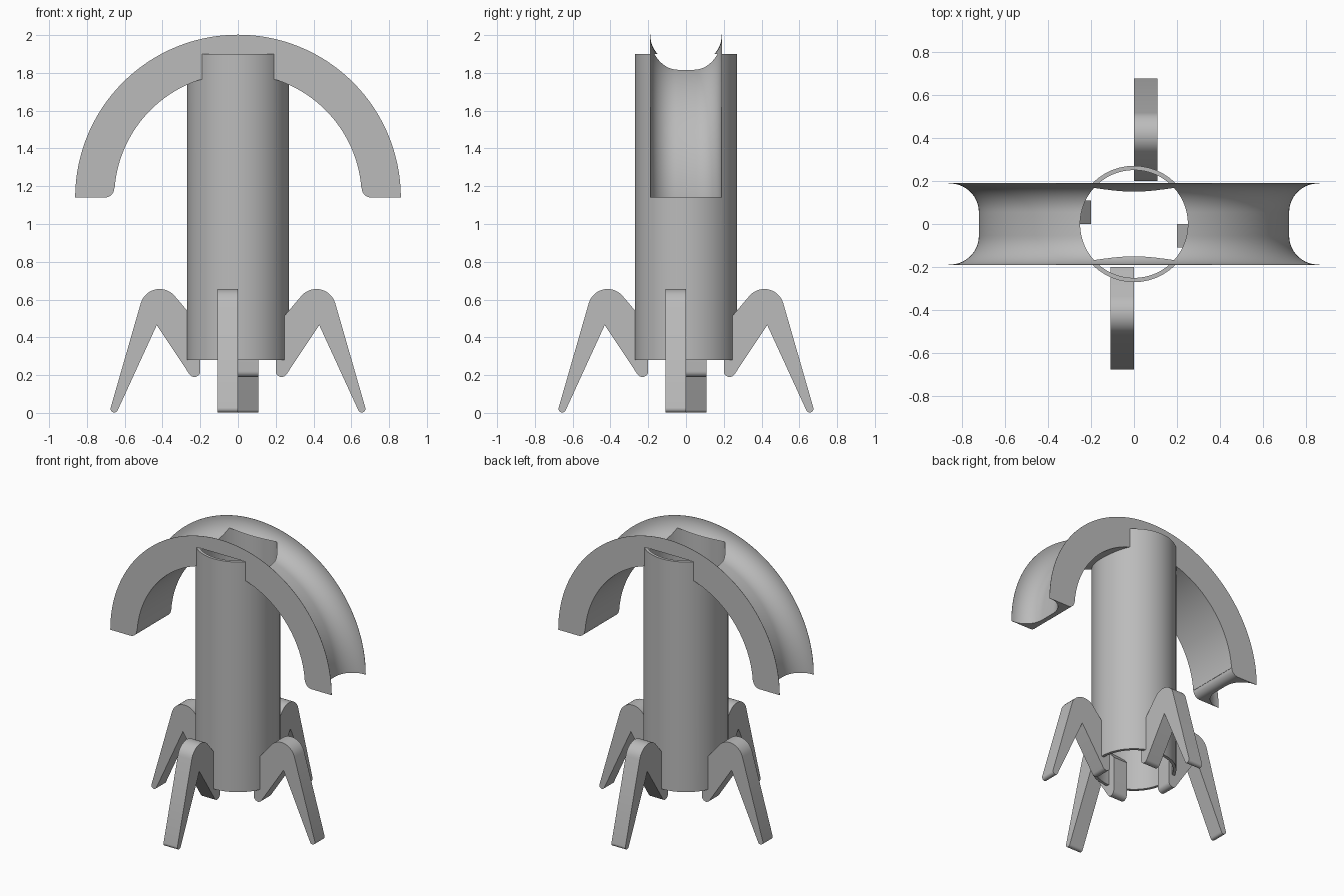
import bpy, bmesh, math
from mathutils import Matrix, Vector

if "Cube" in bpy.data.objects:
    bpy.data.objects.remove(bpy.data.objects["Cube"])

grey = bpy.data.materials.new("plain grey")
grey.use_nodes = True
grey.diffuse_color = (0.5, 0.5, 0.5, 1)
grey.node_tree.nodes["Principled BSDF"].inputs["Base Color"].default_value = (0.5, 0.5, 0.5, 1)

ARCH_Z, ARCH_OUT, ARCH_IN, HALF_W = 1.14, 0.862, 0.655, 0.19
TUBE_R, BORE_R, TUBE_BASE, TUBE_TOP = 0.27, 0.25, 0.28, 1.9


def make_object(name, bm):
    bmesh.ops.recalc_face_normals(bm, faces=bm.faces[:])
    mesh = bpy.data.meshes.new(name)
    bm.to_mesh(mesh)
    bm.free()
    mesh.materials.append(grey)
    obj = bpy.data.objects.new(name, mesh)
    bpy.context.collection.objects.link(obj)
    return obj


def arc(cx, cz, r, start, end, steps):
    angles = [math.radians(start + (end - start) * i / steps) for i in range(steps + 1)]
    return [(cx + r * math.cos(a), cz + r * math.sin(a)) for a in angles]


def prism(name, outline, y0, y1):
    """Extrude an x-z outline along y."""
    bm = bmesh.new()
    face = bm.faces.new([bm.verts.new((x, y0, z)) for x, z in outline])
    out = bmesh.ops.extrude_face_region(bm, geom=[face])
    moved = [v for v in out["geom"] if isinstance(v, bmesh.types.BMVert)]
    bmesh.ops.translate(bm, verts=moved, vec=(0, y1 - y0, 0))
    return make_object(name, bm)


def cylinder(name, r, z0, z1):
    bm = bmesh.new()
    bmesh.ops.create_cone(bm, cap_ends=True, segments=96, radius1=r, radius2=r, depth=z1 - z0,
                          matrix=Matrix.Translation((0, 0, (z0 + z1) / 2)))
    return make_object(name, bm)


def boolean(obj, other, operation):
    mod = obj.modifiers.new(operation.lower(), "BOOLEAN")
    mod.operation, mod.object, mod.solver = operation, other, "EXACT"
    bpy.context.view_layer.objects.active = obj
    bpy.ops.object.modifier_apply(modifier=mod.name)
    bpy.data.objects.remove(other)


def smooth(obj):
    bpy.ops.object.select_all(action="DESELECT")
    obj.select_set(True)
    bpy.context.view_layer.objects.active = obj
    bpy.ops.object.shade_smooth_by_angle(angle=math.radians(30))


# Arch: half ring with rounded inner corners at its two ends
fillet = 0.05
corner = arc(ARCH_IN + fillet, ARCH_Z + fillet, fillet, 270, 180, 6)
start = math.degrees(math.asin(fillet / ARCH_IN))
outline = arc(0, ARCH_Z, ARCH_OUT, 0, 180, 96)
outline += [(-x, z) for x, z in corner]
outline += arc(0, ARCH_Z, ARCH_IN, 180 - start, start, 80)
outline += corner[::-1]
arch = prism("arch", outline, -HALF_W, HALF_W)

# Groove cutter: rounded channel swept around the arch
groove_r, round_r = 0.72, 0.134
side = arc(HALF_W - 0.002 - round_r, groove_r + round_r, round_r, 270, 360, 14)
section = [(-y, r) for y, r in side[::-1]] + side
section += [(HALF_W - 0.002, 1.1), (0.002 - HALF_W, 1.1)]
bm = bmesh.new()
begin = Matrix.Rotation(math.radians(5), 3, "Y")
face = bm.faces.new([bm.verts.new(begin @ Vector((r, y, 0))) for y, r in section])
bmesh.ops.spin(bm, geom=[face] + face.edges[:] + face.verts[:], cent=(0, 0, 0),
               axis=(0, -1, 0), angle=math.radians(190), steps=100)
bmesh.ops.translate(bm, verts=bm.verts[:], vec=(0, 0, ARCH_Z))
groove = make_object("groove_cutter", bm)

# Tube joined to the arch, then channelled and bored hollow
body = cylinder("tube_and_arch", TUBE_R, TUBE_BASE, TUBE_TOP)
boolean(body, arch, "UNION")
boolean(body, groove, "DIFFERENCE")
boolean(body, cylinder("bore_cutter", BORE_R, 0, TUBE_TOP + 0.001), "DIFFERENCE")
smooth(body)

# Legs: bent plates set off-centre, one per quarter turn
leg = arc(0.655, 0.022, 0.02, 195, 375, 8)
leg += arc(0.415, 0.552, 0.104, 15, 138, 14)
leg += [(0.2, 0.46)]
leg += arc(0.231, 0.221, 0.031, 180, 325, 8)
leg += [(0.43, 0.465)]
names = ["left_leg", "back_leg", "right_leg", "front_leg"]
for i, name in enumerate(names):
    obj = prism(name, leg, -0.108, 0)
    obj.data.transform(Matrix.Rotation(i * math.pi / 2, 4, "Z"))
    smooth(obj)
